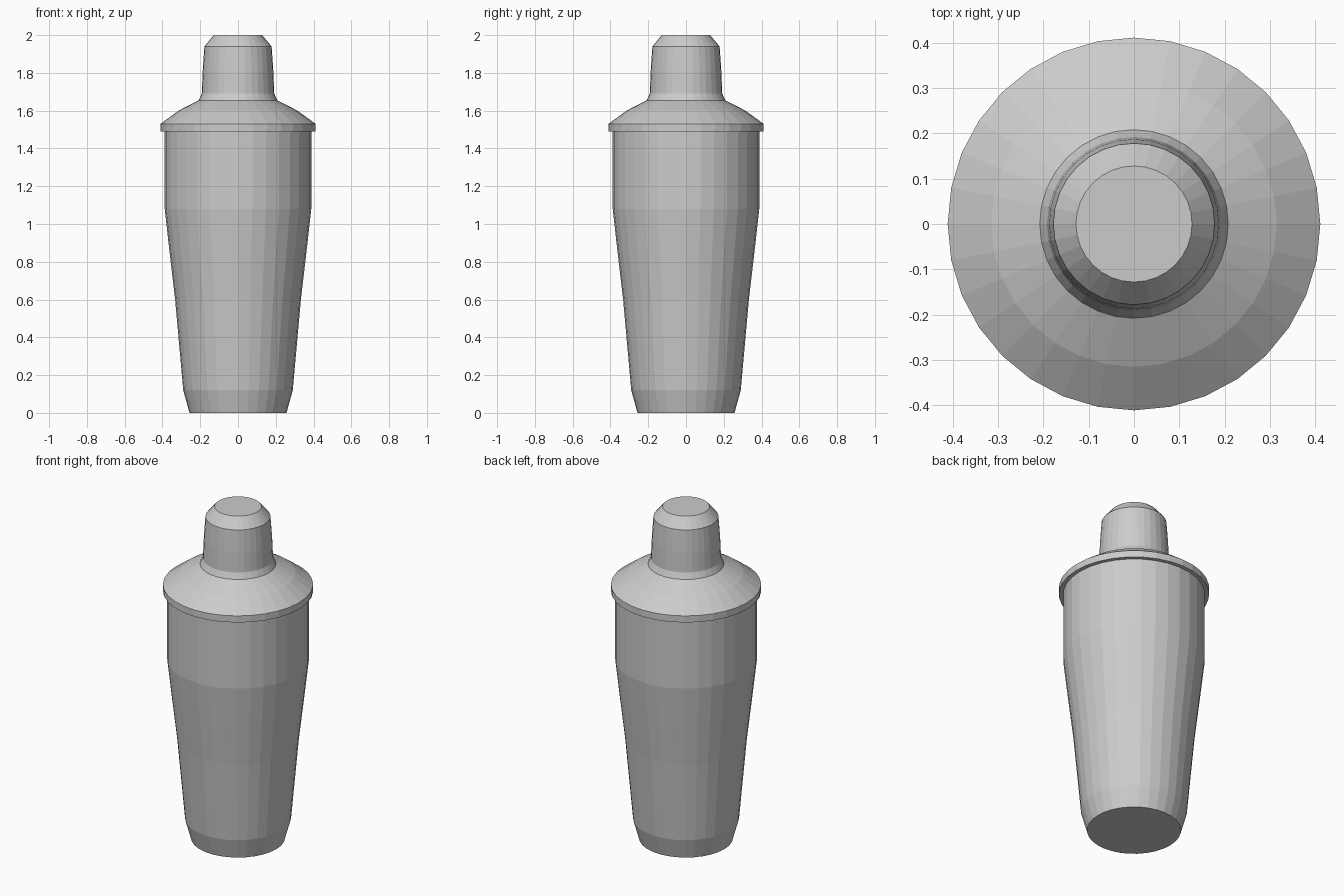
import bpy, bmesh
from math import cos, sin, tau

if "Cube" in bpy.data.objects:
    bpy.data.objects.remove(bpy.data.objects["Cube"])

SIDES = 32


def lathe(name, profile, cap_bottom=False, cap_top=False):
    """Spin a list of (radius, height) points into a flat-shaded object."""
    bm = bmesh.new()
    rings = [[bm.verts.new((r * cos(tau * i / SIDES), r * sin(tau * i / SIDES), z))
              for i in range(SIDES)] for r, z in profile]
    for low, high in zip(rings, rings[1:]):
        for i in range(SIDES):
            j = (i + 1) % SIDES
            bm.faces.new((low[i], low[j], high[j], high[i]))
    if cap_bottom:
        bm.faces.new(rings[0][::-1])
    if cap_top:
        bm.faces.new(rings[-1])
    mesh = bpy.data.meshes.new(name)
    bm.to_mesh(mesh)
    bm.free()
    obj = bpy.data.objects.new(name, mesh)
    bpy.context.collection.objects.link(obj)
    return obj


# Tapered cup with chamfered foot
lathe("shaker_body", [(0.257, 0), (0.29, 0.12), (0.333, 0.60), (0.361, 0.84),
                      (0.388, 1.08), (0.388, 1.49)], cap_bottom=True)

# Overhanging rim and sloped shoulder
lathe("shoulder_lid", [(0.388, 1.49), (0.411, 1.49), (0.411, 1.53),
                       (0.315, 1.60), (0.208, 1.655)])

# Small cap with flared base and bevelled top
lathe("top_cap", [(0.208, 1.655), (0.192, 1.69), (0.187, 1.81),
                  (0.178, 1.94), (0.128, 2.0)], cap_top=True)
